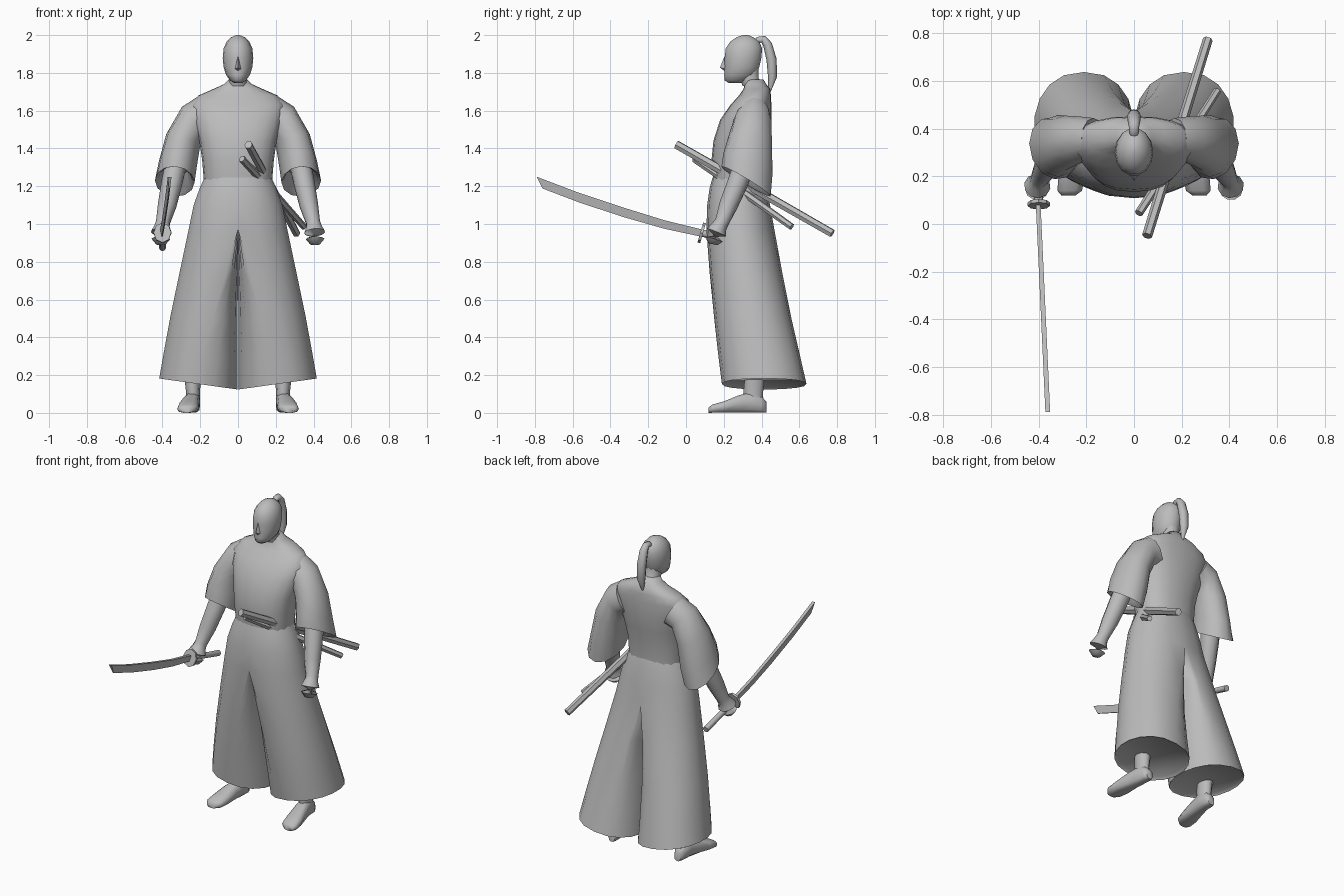
import bpy, bmesh, math
from mathutils import Vector as V

if "Cube" in bpy.data.objects:
    bpy.data.objects.remove(bpy.data.objects["Cube"])

grey = bpy.data.materials.new("plain_grey")
grey.diffuse_color = (0.5, 0.5, 0.5, 1)
grey.use_nodes = True
grey.node_tree.nodes["Principled BSDF"].inputs["Base Color"].default_value = grey.diffuse_color


def finish(name, bm, angle=50, mirror=False):
    bmesh.ops.remove_doubles(bm, verts=bm.verts, dist=0.0005)
    bmesh.ops.recalc_face_normals(bm, faces=bm.faces)
    me = bpy.data.meshes.new(name)
    bm.to_mesh(me)
    bm.free()
    ob = bpy.data.objects.new(name, me)
    bpy.context.collection.objects.link(ob)
    me.materials.append(grey)
    if mirror:
        ob.modifiers.new("mirror", 'MIRROR').use_clip = True
    bpy.ops.object.select_all(action='DESELECT')
    ob.select_set(True)
    bpy.context.view_layer.objects.active = ob
    bpy.ops.object.shade_smooth_by_angle(angle=math.radians(angle))
    return ob


def loft(rings, start=True, end=True):
    """Skin a list of equal-length point rings."""
    bm = bmesh.new()
    rs = [[bm.verts.new(p) for p in r] for r in rings]
    n = len(rs[0])
    for a, b in zip(rs, rs[1:]):
        for i in range(n):
            j = (i + 1) % n
            bm.faces.new((a[i], a[j], b[j], b[i]))
    if start:
        bm.faces.new(rs[0])
    if end:
        bm.faces.new(rs[-1])
    return bm


def oval(c, a, b, n=12, power=1.0):
    """Ring around c with half axes a and b; power < 1 makes it boxier."""
    c, a, b = V(c), V(a), V(b)
    f = lambda t: math.copysign(abs(t) ** power, t)
    return [c + a * f(math.cos(t)) + b * f(math.sin(t))
            for t in (2 * math.pi * i / n for i in range(n))]


def level(z, front, back, half, x=0, n=16, power=1.0):
    """Horizontal ring from its front, back and half width."""
    return oval((x, (front + back) / 2, z), (half, 0, 0), (0, (back - front) / 2, 0), n, power)


def tube(pts, radii, n=8, flat=1.0):
    """Rings along a path; flat scales the sideways radius."""
    pts = [V(p) for p in pts]
    rings = []
    for i, (p, r) in enumerate(zip(pts, radii)):
        d = (pts[min(i + 1, len(pts) - 1)] - pts[max(i - 1, 0)]).normalized()
        side = d.cross(V((0, 0, 1)) if abs(d.z) < 0.95 else V((0, 1, 0))).normalized()
        rings.append(oval(p, side * r * flat, d.cross(side) * r, n))
    return rings


# Upper robe: waist to collar
finish("robe_body", loft([level(*r, n=20, power=0.85) for r in (
    (1.22, .145, .415, .18), (1.34, .135, .42, .19), (1.44, .145, .44, .205),
    (1.55, .18, .452, .235), (1.63, .235, .452, .25), (1.68, .28, .45, .21),
    (1.715, .305, .445, .13), (1.74, .31, .425, .075), (1.765, .31, .41, .05))], False, True), 60)

# Wide sleeves, hem dropping to the back, with a recessed opening
finish("sleeves", loft([
    oval((.17, .36, 1.575), (.05, 0, .095), (0, .085, 0)),
    oval((.235, .352, 1.55), (.062, 0, .07), (0, .10, 0)),
    oval((.29, .34, 1.445), (.09, 0, .03), (0, .115, -.02)),
    oval((.318, .328, 1.32), (.10, 0, .015), (0, .13, -.055)),
    oval((.335, .318, 1.225), (.105, .02, .005), (0, .13, -.08)),
    oval((.332, .318, 1.235), (.09, .02, .005), (0, .115, -.07)),
    oval((.325, .32, 1.30), (.06, 0, .005), (0, .08, -.04))]), 60, True)

# Forearms and fists
finish("arms", loft(tube(
    [(.32, .325, 1.36), (.35, .275, 1.22), (.375, .225, 1.10), (.397, .19, 1.01),
     (.402, .175, .985), (.406, .16, .955), (.408, .148, .92), (.408, .142, .893)],
    [.058, .056, .05, .038, .042, .056, .05, .026], 10)), 60, True)


# Pleated trousers: half section that opens into a lobe per leg
def leg_ring(z, front, back, half, split):
    mid, ry = (front + back) / 2, (back - front) / 2
    ring = []
    for i in range(18):
        t = -math.pi / 2 + 2 * math.pi * i / 18
        c, s = math.cos(t), math.sin(t)
        fc = math.copysign(abs(c) ** .85, c)
        hx, hy = (half * max(fc, 0) if i <= 9 else 0), mid + ry * s
        lx, ly = half / 2 * (1 + fc), mid + ry * s
        x = hx + (lx - hx) * split
        ring.append(V((x, hy + (ly - hy) * split, z + .14 * (x - .21) * split)))
    return ring


legs = loft([leg_ring(*r) for r in (
    (1.245, .14, .415, .18, 0), (1.19, .125, .43, .205, 0), (1.10, .112, .445, .238, 0),
    (.97, .108, .468, .265, 0), (.75, .125, .51, .31, .4), (.50, .15, .56, .36, .75),
    (.30, .172, .605, .395, .93), (.153, .19, .638, .42, 1))], False, False)
hem = [e for e in legs.edges if e.is_boundary and all(v.co.z < .3 for v in e.verts)]
hem_top = bmesh.ops.extrude_edge_only(legs, edges=hem)["geom"]
inner = [v for v in hem_top if isinstance(v, bmesh.types.BMVert)]
for v in inner:
    v.co = V((.21, .41, .165)) + (v.co - V((.21, .41, .15))) * .93
bmesh.ops.contextual_create(legs, geom=[e for e in hem_top if isinstance(e, bmesh.types.BMEdge)])
bmesh.ops.delete(legs, geom=[f for f in legs.faces if all(v.co.x < .001 for v in f.verts)],
                 context='FACES')
finish("trousers", legs, 60, True)

# Ankles and feet
finish("ankles", loft([level(z, f, b, h, x, 10) for z, f, b, h, x in (
    (.04, .31, .415, .036, .238), (.10, .30, .41, .036, .238), (.20, .31, .42, .045, .24))]), 60, True)
finish("feet", loft([oval((x, y, h / 2), (w, 0, 0), (0, 0, h / 2), 10, .7) for x, y, w, h in (
    (.275, .12, .03, .03), (.27, .14, .052, .045), (.262, .20, .055, .062), (.25, .28, .045, .095),
    (.24, .34, .04, .11), (.237, .40, .037, .09), (.236, .425, .022, .06))]), 60, True)

# Neck, head and nose
finish("neck", loft([level(z, f, b, h, n=12) for z, f, b, h in (
    (1.73, .30, .42, .055), (1.77, .285, .385, .048), (1.84, .27, .385, .055))]), 60)
finish("head", loft([level(z, f, b, h, n=14) for z, f, b, h in (
    (1.747, .225, .30, .022), (1.76, .203, .335, .042), (1.79, .20, .375, .064),
    (1.83, .203, .39, .076), (1.88, .202, .402, .081), (1.93, .208, .405, .076),
    (1.965, .232, .39, .06), (1.988, .265, .36, .038), (2.0, .30, .33, .01))]), 60)
nose = bmesh.new()
bridge, tip, left, right, base = [nose.verts.new(p) for p in (
    (0, .204, 1.89), (0, .18, 1.828), (-.02, .212, 1.82), (.02, .212, 1.82), (0, .207, 1.808))]
for f in ((bridge, left, tip), (bridge, tip, right), (left, base, tip), (tip, base, right)):
    nose.faces.new(f)
finish("nose", nose)

# Tied hair
finish("ponytail", loft(tube(
    [(0, .365, 1.95), (0, .385, 1.975), (0, .41, 1.978), (0, .432, 1.95), (0, .453, 1.87),
     (0, .458, 1.78), (0, .442, 1.70)], [.015, .018, .02, .024, .027, .024, .006], 8, 1.1)), 60)

# Drawn sword: curved blade, with spine and edge as (y, z) pairs
spine = [(.08, .972), (-.115, 1.02), (-.325, 1.085), (-.58, 1.17), (-.79, 1.25)]
edge = [(.08, .933), (-.115, .975), (-.325, 1.035), (-.56, 1.112), (-.76, 1.188)]
rings = []
for (sy, sz), (ey, ez) in zip(spine, edge):
    x = -.402 - .04 * (sy - .08) / .87
    rings.append([(x - .01, sy, sz), (x + .01, sy, sz), (x + .003, ey, ez), (x - .003, ey, ez)])
finish("sword_blade", loft(rings), 30)
finish("sword_guard", loft(tube([(-.4, .076, .955), (-.4, .09, .951)], [.055, .055], 8, .85)), 30)
finish("sword_handle", loft(tube([(-.4, .085, .952), (-.4, .22, .915), (-.4, .37, .875)],
                                 [.019, .018, .019], 8)), 50)

# Sheathed scabbards at the left hip
finish("long_scabbard", loft(tube([(.055, -.05, 1.42), (.18, .355, 1.19), (.31, .775, .95)],
                                  [.024, .025, .023], 6, .9)), 40)
finish("short_scabbard", loft(tube([(.02, .045, 1.345), (.185, .30, 1.17), (.35, .56, .985)],
                                   [.02, .021, .018], 6, .9)), 40)
